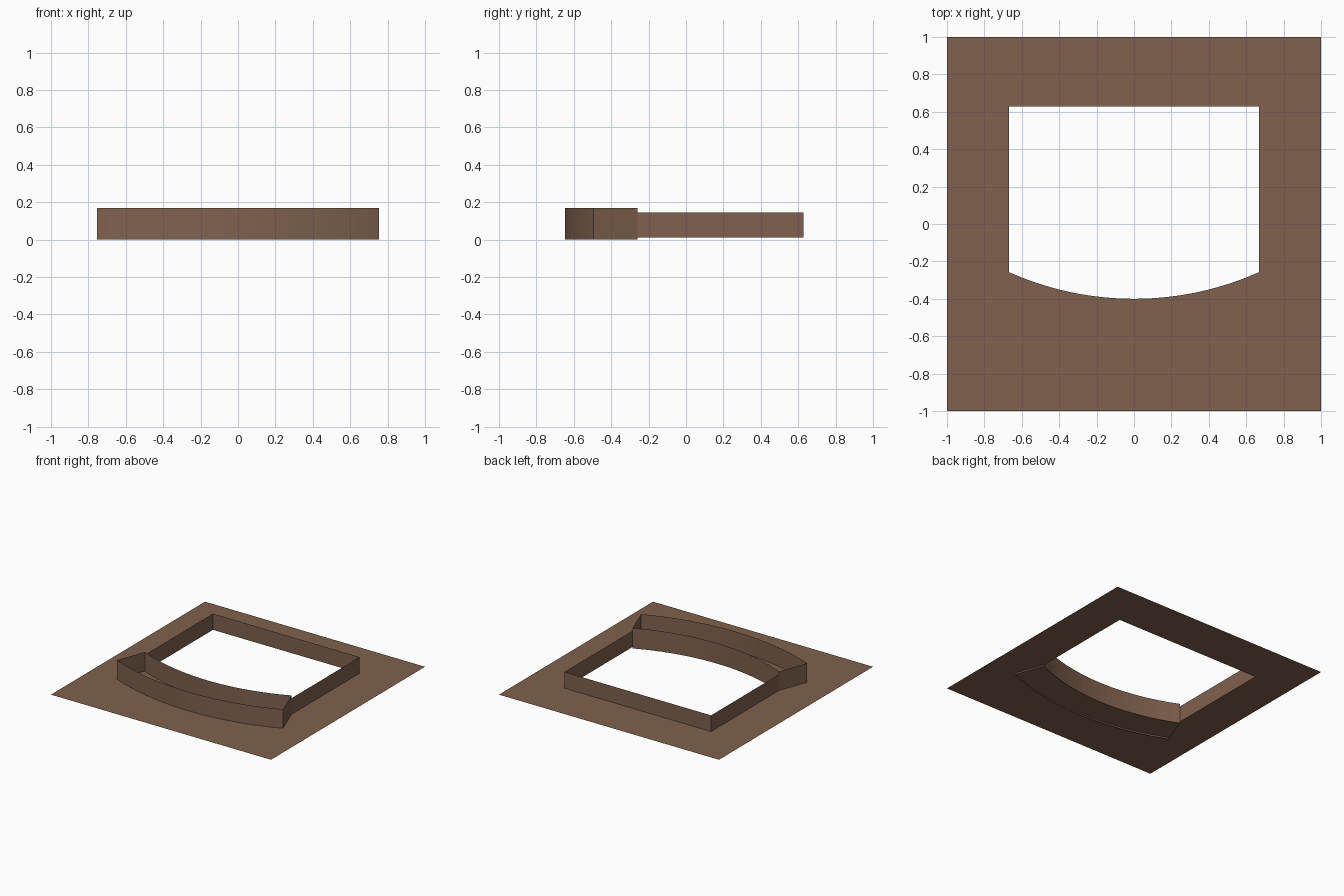
import bpy, math

if "Cube" in bpy.data.objects:
    bpy.data.objects.remove(bpy.data.objects["Cube"])

mat = bpy.data.materials.new("brown")
mat.diffuse_color = (0.216, 0.120, 0.077, 1)
mat.use_nodes = True
mat.node_tree.nodes["Principled BSDF"].inputs["Base Color"].default_value = mat.diffuse_color

SEG = 24
HX, BACK, FRONT = 0.667, 0.627, -0.258   # opening half width, back and front corner
SHEET_Z = 0.012


def arc(half, y_end, y_mid):
    """Shallow arc from -half to +half, bulging to the front."""
    sag = y_end - y_mid
    r = (half * half + sag * sag) / (2 * sag)
    a = math.asin(half / r)
    angles = [-a + 2 * a * i / SEG for i in range(SEG + 1)]
    return [(r * math.sin(t), y_mid + r - r * math.cos(t)) for t in angles]


def make(name, verts, faces):
    me = bpy.data.meshes.new(name)
    me.from_pydata(verts, [], faces)
    me.materials.append(mat)
    ob = bpy.data.objects.new(name, me)
    bpy.context.collection.objects.link(ob)
    return ob


def wall(name, path, z0, z1, closed=False):
    """Thin upright wall along a path."""
    n = len(path)
    verts = [(x, y, z) for z in (z0, z1) for x, y in path]
    faces = [(i, (i + 1) % n, n + (i + 1) % n, n + i)
             for i in range(n if closed else n - 1)]
    return make(name, verts, faces)


inner = arc(HX, FRONT, -0.40)
outer = arc(0.755, -0.495, -0.647)

# flat sheet around the opening: front strips, then sides and back
n = SEG + 1
edge = [(-1 + 2 * i / SEG, -1) for i in range(n)]
flat = inner + edge + [(-1, 1), (1, 1), (HX, BACK), (-HX, BACK)]
faces = [(n + i, n + i + 1, i + 1, i) for i in range(SEG)]
bl, br, hr, hl = range(2 * n, 2 * n + 4)
faces += [(n, 0, hl, bl), (2 * n - 1, br, hr, n - 1), (bl, hl, hr, br)]
make("base_sheet", [(x, y, SHEET_Z) for x, y in flat], faces)

# low upright walls on the sides and back of the opening
wall("opening_wall", [(HX, FRONT), (HX, BACK), (-HX, BACK), (-HX, FRONT)],
     SHEET_Z, 0.145)

# taller curved open-topped box at the front
wall("front_planter", outer + inner[::-1], 0.0, 0.168, closed=True)
